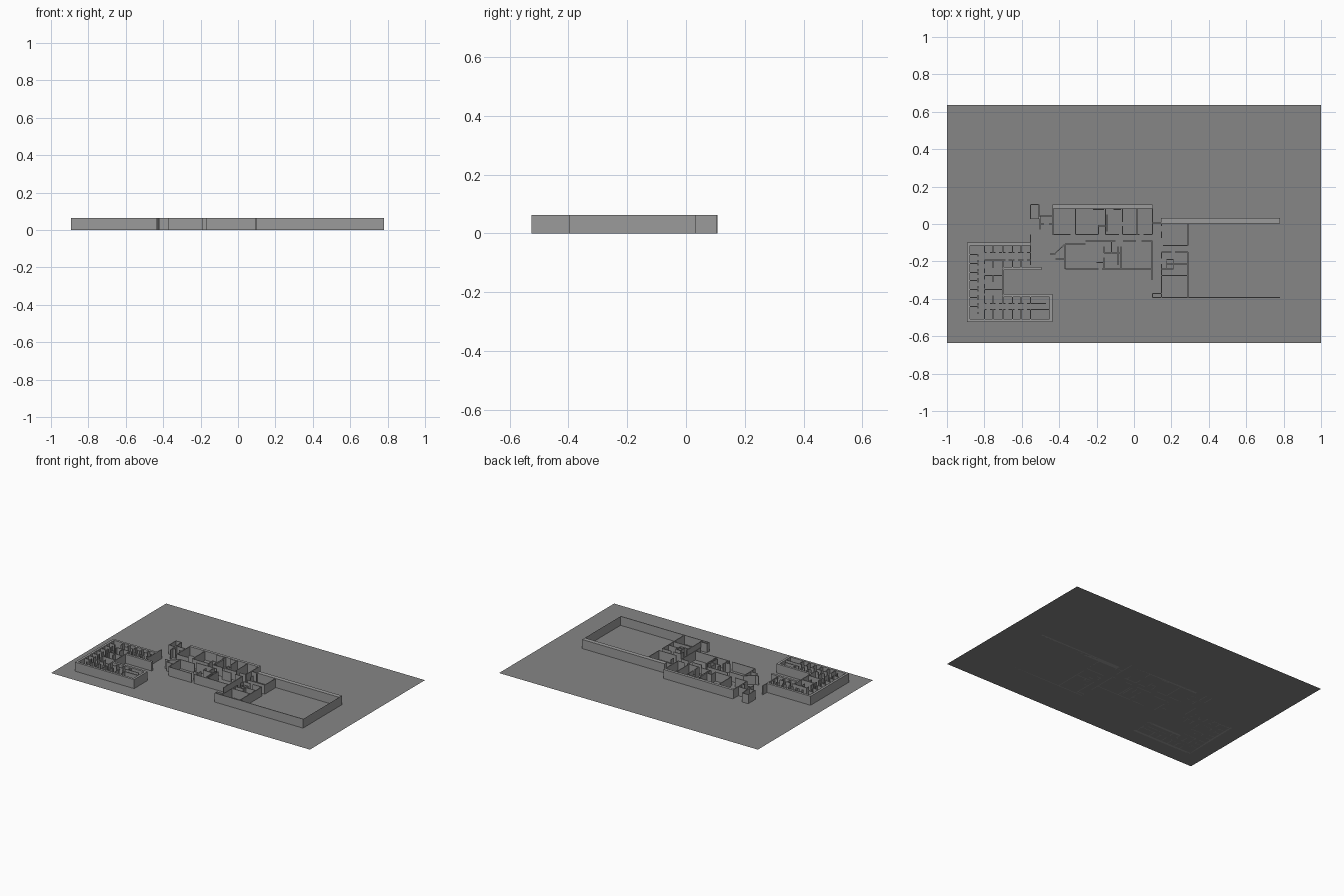
import bpy, bmesh
from mathutils import Vector

if "Cube" in bpy.data.objects:
    bpy.data.objects.remove(bpy.data.objects["Cube"])

H = 0.063      # wall height
THIN = 0.005   # partitions
OUTER = 0.016  # outside walls


def grey(name, v):
    m = bpy.data.materials.new(name)
    m.diffuse_color = (v, v, v, 1)
    m.use_nodes = True
    m.node_tree.nodes["Principled BSDF"].inputs["Base Color"].default_value = m.diffuse_color
    return m


WALL_GREY = grey("wall_grey", 0.33)
GROUND_GREY = grey("ground_grey", 0.24)


def finish(name, bm, mat):
    me = bpy.data.meshes.new(name)
    bm.to_mesh(me)
    bm.free()
    me.materials.append(mat)
    ob = bpy.data.objects.new(name, me)
    bpy.context.collection.objects.link(ob)


def walls(name, runs):
    """One object from straight walls: (x0, y0, x1, y1, thickness); 0 is a single sheet."""
    bm = bmesh.new()
    up = Vector((0, 0, H))
    for x0, y0, x1, y1, t in runs:
        a, b = Vector((x0, y0, 0)), Vector((x1, y1, 0))
        if t == 0:
            bm.faces.new([bm.verts.new(p) for p in (a, b, b + up, a + up)])
            continue
        d = (b - a).normalized()
        n = Vector((-d.y, d.x, 0)) * t / 2
        low = [bm.verts.new(p) for p in (a - n, b - n, b + n, a + n)]
        top = [bm.verts.new(v.co + up) for v in low]
        bm.faces.new(top)
        bm.faces.new(low[::-1])
        for i in range(4):
            j = (i + 1) % 4
            bm.faces.new((low[i], low[j], top[j], top[i]))
    finish(name, bm, WALL_GREY)


def path(points, t):
    """Wall runs along a polyline."""
    return [(*a, *b, t) for a, b in zip(points, points[1:])]


def across(y, spans, t=THIN):
    return [(a, y, b, y, t) for a, b in spans]


def along(x, spans, t=THIN):
    return [(x, a, x, b, t) for a, b in spans]


# Flat site
bm = bmesh.new()
bm.faces.new([bm.verts.new((x, y, 0)) for x, y in
              ((-1, -.635), (1, -.635), (1, .635), (-1, .635))])
finish("site_ground", bm, GROUND_GREY)

# West wing: C-shaped shell round an open courtyard, with square corners
walls("west_wing_shell",
      across(-.108, [(-.893, -.553)], OUTER)
      + along(-.885, [(-.525, -.10)], OUTER)
      + across(-.517, [(-.893, -.435)], OUTER)
      + along(-.443, [(-.525, -.375)], OUTER)
      + across(-.383, [(-.70, -.435)], OUTER)
      + along(-.70, [(-.24, -.38)])
      + across(-.237, [(-.70, -.495)], OUTER)
      + along(-.553, [(-.055, -.22)]))

# West wing rooms: cells on either side of a corridor
cells = []
for x in (-.80, -.753, -.70, -.65, -.603):
    cells += along(x, [(-.108, -.15), (-.192, -.237)] if x > -.72 else [(-.108, -.15)])
    cells += across(-.152, [(x, x + .012), (x + .03, x + .047)])
    if x > -.72:
        cells += across(-.192, [(x, x + .012), (x + .03, x + .047)])
for x in (-.80, -.753, -.70, -.65, -.603, -.553):
    cells += along(x, [(-.383, -.425), (-.458, -.517)])
    cells += across(-.425, [(x, x + .012), (x + .03, x + .047)])
    cells += across(-.458, [(x, x + .012), (x + .03, x + .047)])
cells += across(-.458, [(-.553, -.443)]) + across(-.425, [(-.553, -.47)])
for y in (-.163, -.211, -.26, -.302, -.35, -.393, -.44):
    cells += across(y, [(-.885, -.835)])
    cells += along(-.835, [(y, y - .012), (y - .03, y - .042)])
for y in (-.192, -.275, -.35):
    cells += across(y, [(-.80, -.70)])
    cells += along(-.80, [(y, y - .022), (y - .045, y - .07)])
cells += along(-.753, [(-.192, -.235), (-.275, -.31)])
walls("west_wing_rooms", cells)

# Entrance block and link to the west wing
walls("entrance_block",
      path([(-.553, .028), (-.553, .105), (-.508, .105), (-.508, .028),
            (-.553, .028)], THIN)
      + along(-.503, [(.04, -.03)])
      + across(.042, [(-.503, -.435)]) + across(0, [(-.503, -.48), (-.455, -.435)])
      + [(-.43, -.165, -.37, -.108, THIN)]
      + across(-.16, [(-.45, -.42)]) + across(-.188, [(-.42, -.365)])
      + across(-.108, [(-.37, -.26)]))

# Central building: north range
walls("central_north_range",
      across(.094, [(-.435, .10)], .02)
      + along(-.433, [(.10, -.055)])
      + along(.10, [(.10, -.055)])
      + across(-.055, [(-.435, -.34), (-.31, -.19), (-.155, -.08), (-.06, .03), (.05, .10)])
      + along(-.313, [(.08, -.055)]) + along(-.153, [(.08, -.055)])
      + along(-.145, [(.05, -.04)])
      + along(-.062, [(.08, .01), (-.01, -.055)])
      + along(.015, [(.08, -.055)])
      + along(-.19, [(-.005, -.055)]) + across(-.01, [(-.19, -.153)])
      + across(.078, [(-.22, -.16), (-.11, -.07)]))

# Central building: south range
walls("central_south_range",
      across(-.24, [(-.365, -.19), (-.17, .10)])
      + along(-.368, [(-.108, -.24)])
      + along(.097, [(-.09, -.30)])
      + across(-.09, [(-.26, -.10), (-.06, .01), (.04, .10)])
      + along(-.16, [(-.12, -.155), (-.18, -.24)])
      + along(-.12, [(-.09, -.16)])
      + along(-.085, [(-.12, -.22)])
      + along(-.07, [(-.12, -.24)])
      + across(-.155, [(-.16, -.07)])
      + across(-.205, [(-.20, -.16)]))

# Hall rooms: small rooms beside the hall
walls("hall_rooms",
      across(.005, [(.10, .147)])
      + along(.147, [(.03, -.01), (-.04, -.075), (-.15, -.185), (-.215, -.39)])
      + along(.288, [(.0, -.115), (-.15, -.39)])
      + across(-.115, [(.155, .288)])
      + across(-.15, [(.147, .20), (.22, .288)])
      + across(-.215, [(.175, .288)])
      + across(-.24, [(.147, .21)])
      + across(-.275, [(.147, .288)])
      + along(.175, [(-.195, -.24)]) + along(.21, [(-.19, -.24)])
      + across(-.19, [(.175, .21)])
      + across(-.372, [(.097, .147)]) + along(.099, [(-.372, -.395)]))

# Large hall: deep north wall, sheet east wall, thin south wall
walls("large_hall",
      across(.0175, [(.145, .78)], .03)
      + along(.78, [(.03, -.395)], 0)
      + across(-.394, [(.097, .78)]))
